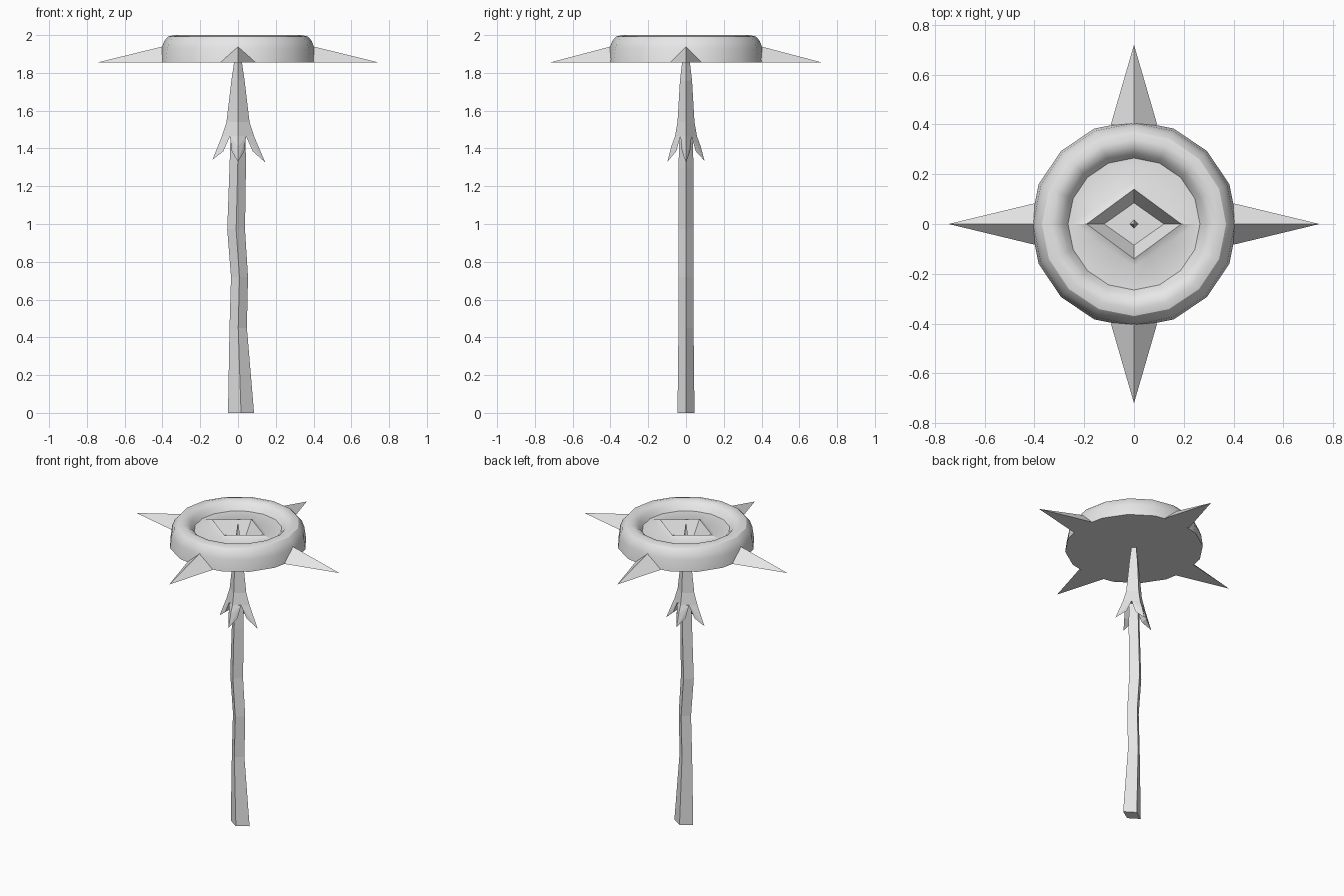
import bpy, bmesh, math

if "Cube" in bpy.data.objects:
    bpy.data.objects.remove(bpy.data.objects["Cube"], do_unlink=True)

GREY = (0.8, 0.8, 0.8, 1.0)
mat = bpy.data.materials.new("plain grey")
mat.use_nodes = True
mat.diffuse_color = GREY
mat.node_tree.nodes["Principled BSDF"].inputs["Base Color"].default_value = GREY


def finish(bm, name):
    """Turn a bmesh into a named, coloured object."""
    bmesh.ops.recalc_face_normals(bm, faces=bm.faces)
    mesh = bpy.data.meshes.new(name)
    bm.to_mesh(mesh)
    bm.free()
    mesh.materials.append(mat)
    obj = bpy.data.objects.new(name, mesh)
    bpy.context.collection.objects.link(obj)
    return obj


def loft(name, loops):
    """Skin a stack of equal-length point loops and cap both ends."""
    bm = bmesh.new()
    rings = [[bm.verts.new(p) for p in loop] for loop in loops]
    n = len(rings[0])
    for a, b in zip(rings, rings[1:]):
        for i in range(n):
            j = (i + 1) % n
            bm.faces.new((a[i], a[j], b[j], b[i]))
    bm.faces.new(rings[0])
    bm.faces.new(rings[-1])
    return finish(bm, name)


def hull(name, points):
    """Convex solid around a few points."""
    bm = bmesh.new()
    for p in points:
        bm.verts.new(p)
    bmesh.ops.convex_hull(bm, input=bm.verts[:])
    return finish(bm, name)


def diamond(left, right, half_y, z):
    mid = (left + right) / 2
    return [(right, 0, z), (mid, half_y, z), (left, 0, z), (mid, -half_y, z)]


# Round flower head: ring profile, then diamond rim and recess in the middle
SIDES = 16
angles = [2 * math.pi * i / SIDES for i in range(SIDES)]


def circle_loop(r, z):
    return [(r * math.cos(t), r * math.sin(t), z) for t in angles]


def diamond_loop(a, b, z):
    loop = []
    for t in angles:
        r = 1 / (abs(math.cos(t)) / a + abs(math.sin(t)) / b)
        loop.append((r * math.cos(t), r * math.sin(t), z))
    return loop


ring_profile = [(0.415, 1.855), (0.405, 1.93), (0.39, 1.97), (0.37, 1.992),
                (0.34, 2.0), (0.31, 1.994), (0.285, 1.975), (0.265, 1.945)]
loops = [circle_loop(r, z) for r, z in ring_profile]
loops += [diamond_loop(0.25, 0.17, 1.945), diamond_loop(0.19, 0.14, 1.96),
          diamond_loop(0.12, 0.085, 1.875)]
head = loft("flower_head", loops)
bpy.ops.object.select_all(action="DESELECT")
head.select_set(True)
bpy.context.view_layer.objects.active = head
bpy.ops.object.shade_smooth_by_angle(angle=math.radians(32))

# Four ridged thorns around the head
for name, ang, tip, half in (("left_thorn", 0, 0.745, 0.083), ("back_thorn", 90, 0.72, 0.093),
                             ("right_thorn", 180, 0.745, 0.083), ("front_thorn", 270, 0.72, 0.093)):
    c, s = math.cos(math.radians(ang)), math.sin(math.radians(ang))
    local = [(tip, 0, 1.855), (0.40, half, 1.855), (0.40, -half, 1.855), (0.39, 0, 1.942)]
    hull(name, [(x * c - y * s, x * s + y * c, z) for x, y, z in local])

# Crooked four-sided stem
loft("stem", [diamond(*d) for d in (
    (-0.053, 0.085, 0.045, 0.0), (-0.045, 0.047, 0.04, 0.45), (-0.037, 0.053, 0.04, 0.72),
    (-0.057, 0.037, 0.04, 0.97), (-0.045, 0.042, 0.04, 1.30), (-0.04, 0.04, 0.035, 1.46))])

# Tapering calyx whose point rises through the head
loft("calyx", [diamond(-x, x, y, z) for x, y, z in (
    (0.085, 0.058, 1.465), (0.061, 0.045, 1.54), (0.035, 0.032, 1.76),
    (0.02, 0.02, 1.86), (0.004, 0.004, 1.98))])

# Flared sepals below the calyx: (reach of ridge, half gap, sides, tip)
for name, axis, sign, tip, tip_z in (
        ("left_sepal", 0, 1, 0.145, 1.325), ("right_sepal", 0, -1, 0.135, 1.34),
        ("back_sepal", 1, 1, 0.098, 1.335), ("front_sepal", 1, -1, 0.098, 1.33)):
    top, gap = ((0.085, 0.029), (0.058, 0.043))[axis]
    low_r, low_w = ((0.078, 0.022), (0.052, 0.033))[axis]
    local = [(top, 0, 1.465), (top / 2, gap, 1.465), (top / 2, -gap, 1.465),
             (top + 0.02, 0, 1.41), (low_r, low_w, 1.385), (low_r, -low_w, 1.385),
             (tip, 0, tip_z)]
    pts = [(r * sign, w, z) if axis == 0 else (w, r * sign, z) for r, w, z in local]
    hull(name, pts)
